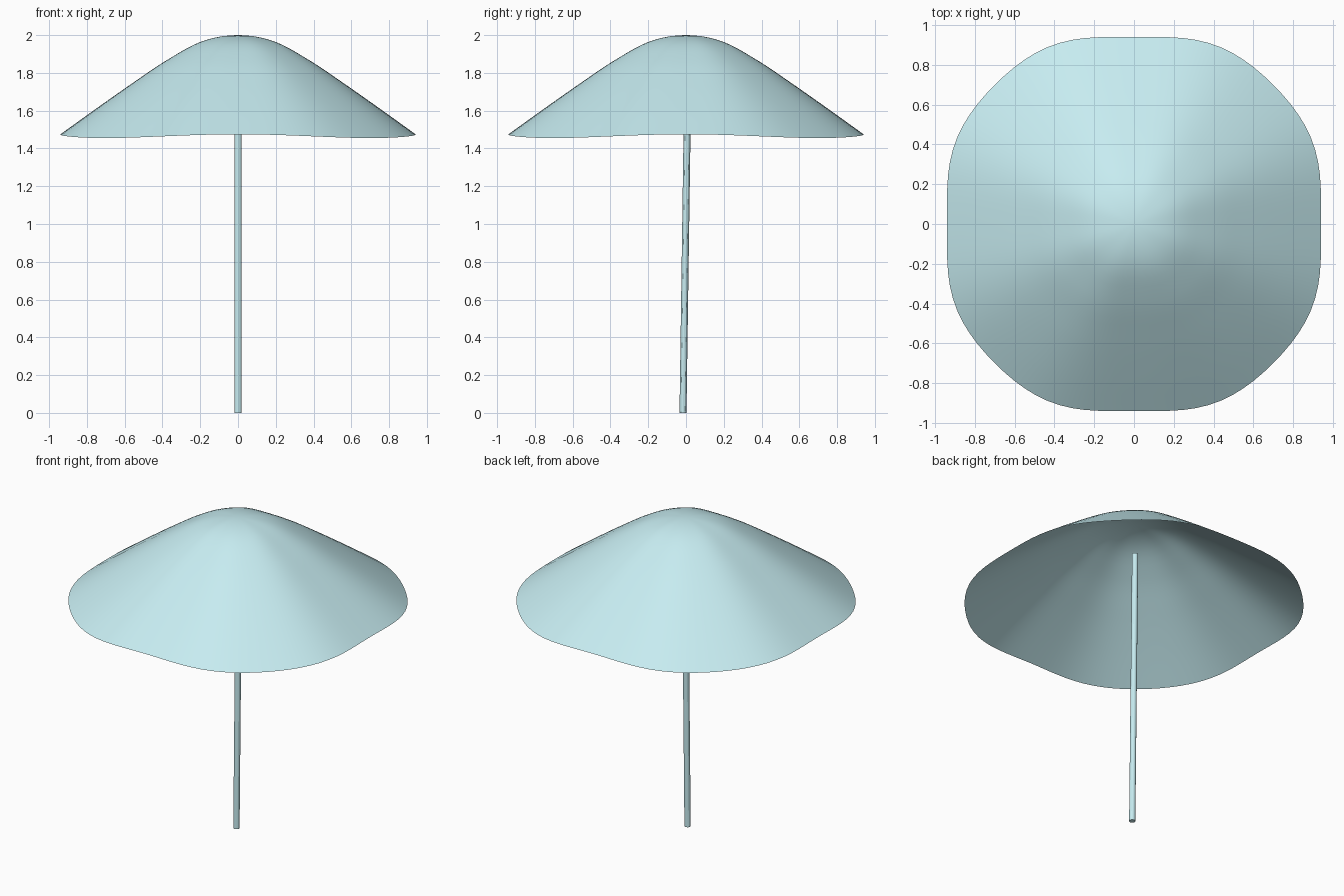
import bpy, bmesh
from math import sin, cos, pi, tau
from mathutils import Vector

if "Cube" in bpy.data.objects:
    bpy.data.objects.remove(bpy.data.objects["Cube"])

mat = bpy.data.materials.new("pale_blue")
mat.diffuse_color = (0.57, 0.84, 0.88, 1)
mat.use_nodes = True
mat.node_tree.nodes["Principled BSDF"].inputs["Base Color"].default_value = mat.diffuse_color


def make_object(name, bm):
    mesh = bpy.data.meshes.new(name)
    bm.normal_update()
    bm.to_mesh(mesh)
    bm.free()
    ob = bpy.data.objects.new(name, mesh)
    bpy.context.collection.objects.link(ob)
    mesh.materials.append(mat)
    bpy.ops.object.select_all(action='DESELECT')
    ob.select_set(True)
    bpy.context.view_layer.objects.active = ob
    bpy.ops.object.shade_smooth_by_angle()
    return ob


def lerp_profile(points, t):
    # smooth (Catmull-Rom) height along evenly spaced samples
    n = len(points) - 1
    i = min(int(t * n), n - 1)
    u = t * n - i
    p0 = points[i - 1] if i else points[1]
    p1, p2 = points[i], points[i + 1]
    p3 = points[i + 2] if i + 2 <= n else 2 * p2 - p1
    return p1 + 0.5 * u * (p2 - p0 + u * (2 * p0 - 5 * p1 + 4 * p2 - p3
                                          + u * (3 * (p1 - p2) + p3 - p0)))


# Canopy: thin dome with a rounded, slightly wavy eight-sided rim
PROFILE = [2.0, 1.968, 1.868, 1.742, 1.61, 1.475]
SEG, RINGS = 96, 24
bm = bmesh.new()
apex = bm.verts.new((0, 0, PROFILE[0]))
rings = []
for j in range(1, RINGS + 1):
    t = j / RINGS
    ring = []
    for i in range(SEG):
        a = tau * i / SEG
        r = t * (0.975 - 0.025 * cos(4 * a) - 0.01 * cos(8 * a))
        dip = 0.01 * (1 - cos(4 * a)) * t ** 2
        ring.append(bm.verts.new((r * cos(a), r * sin(a), lerp_profile(PROFILE, t) - dip)))
    rings.append(ring)
for i in range(SEG):
    k = (i + 1) % SEG
    bm.faces.new((apex, rings[0][i], rings[0][k]))
    for lo, hi in zip(rings, rings[1:]):
        bm.faces.new((lo[i], hi[i], hi[k], lo[k]))
make_object("canopy", bm)

# Pole: thin, leaning slightly, ending beneath the canopy
bm = bmesh.new()
height = 1.79
bmesh.ops.create_cone(bm, cap_ends=True, segments=12, radius1=0.0185,
                      radius2=0.0185, depth=height)
for v in bm.verts:
    v.co.z += height / 2
    v.co.y += -0.016 + 0.0145 * v.co.z
make_object("pole", bm)
